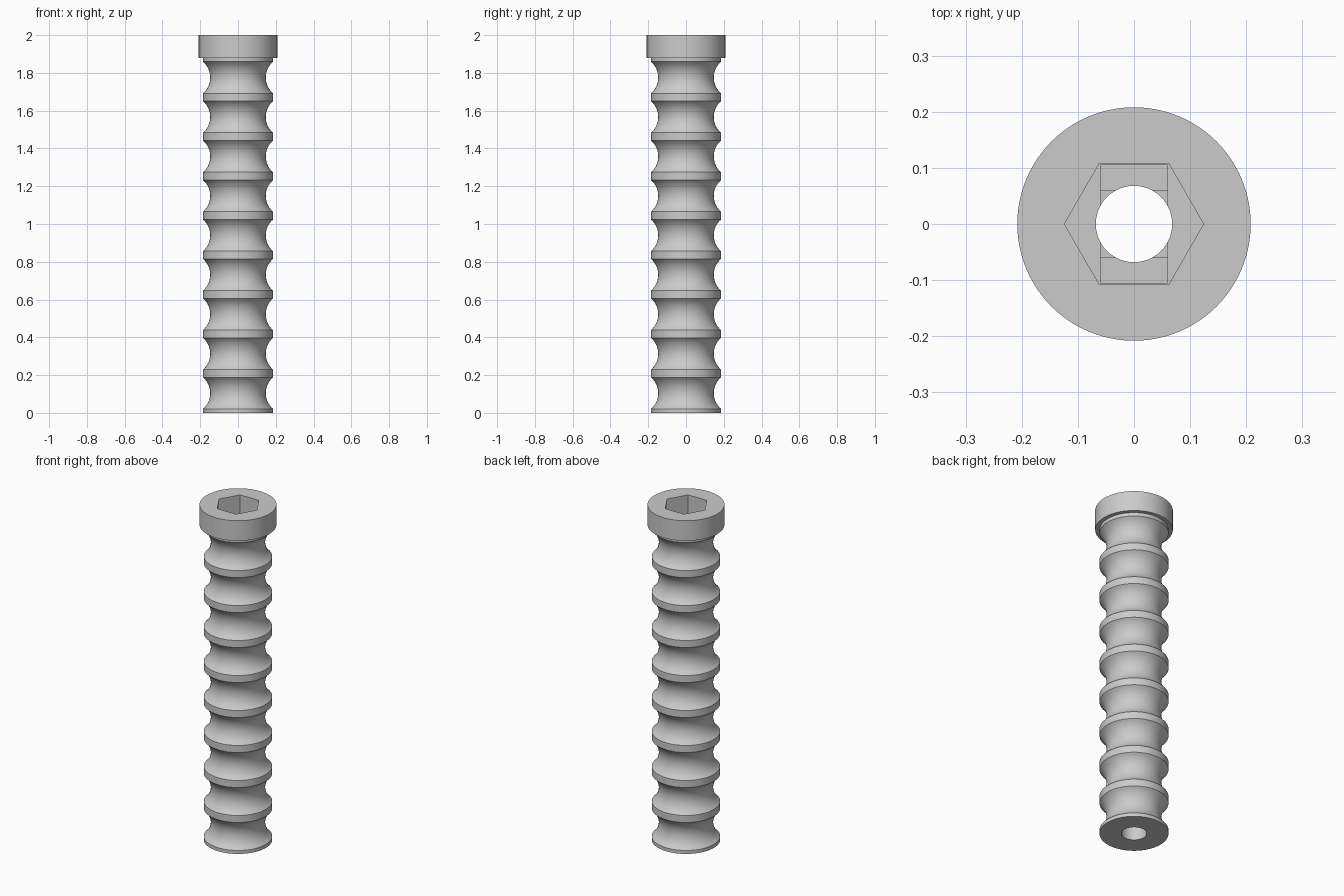
import bpy, bmesh, math

cube = bpy.data.objects.get("Cube")
if cube:
    bpy.data.objects.remove(cube)

grey = bpy.data.materials.new("plain grey")
colour = (0.6, 0.6, 0.6, 1)
grey.diffuse_color = colour
grey.use_nodes = True
grey.node_tree.nodes["Principled BSDF"].inputs["Base Color"].default_value = colour

HEIGHT, HEAD_BASE = 2.0, 1.88
HEAD_R, RIB_R, NECK_R, BORE_R = 0.208, 0.185, 0.147, 0.068
GROOVES, RIB_HALF = 9, 0.021
PITCH = HEAD_BASE / GROOVES
SIDES, ARC_STEPS = 96, 14


def make_object(name, bm):
    bmesh.ops.recalc_face_normals(bm, faces=bm.faces)
    mesh = bpy.data.meshes.new(name)
    bm.to_mesh(mesh)
    bm.free()
    mesh.materials.append(grey)
    obj = bpy.data.objects.new(name, mesh)
    bpy.context.collection.objects.link(obj)
    return obj


def lathe(name, profile):
    """Spin a closed (radius, z) outline around the z axis."""
    bm = bmesh.new()
    rings = []
    for r, z in profile:
        rings.append([bm.verts.new((r * math.cos(a), r * math.sin(a), z))
                      for a in (2 * math.pi * i / SIDES for i in range(SIDES))])
    for low, high in zip(rings, rings[1:] + rings[:1]):
        for i in range(SIDES):
            j = (i + 1) % SIDES
            bm.faces.new((low[i], low[j], high[j], high[i]))
    return make_object(name, bm)


def prism(name, outline, bottom, top):
    """Extrude an (x, y) outline between two heights."""
    bm = bmesh.new()
    base = bm.faces.new([bm.verts.new((x, y, bottom)) for x, y in outline])
    new = bmesh.ops.extrude_face_region(bm, geom=[base])["geom"]
    bmesh.ops.translate(bm, vec=(0, 0, top - bottom),
                        verts=[v for v in new if isinstance(v, bmesh.types.BMVert)])
    return make_object(name, bm)


def box_outline(x, y):
    return [(-x, -y), (x, -y), (x, y), (-x, y)]


# Ribbed shank outline: a circular arc for each groove
half = PITCH / 2 - RIB_HALF
depth = RIB_R - NECK_R
arc_r = (half ** 2 + depth ** 2) / (2 * depth)
swing = math.asin(half / arc_r)
profile = [(BORE_R, 0), (RIB_R, 0)]
for k in range(GROOVES):
    mid = (k + 0.5) * PITCH
    for s in range(ARC_STEPS + 1):
        a = swing * (2 * s / ARC_STEPS - 1)
        profile.append((NECK_R + arc_r * (1 - math.cos(a)), mid + arc_r * math.sin(a)))
# Head outline and bore
profile += [(RIB_R, HEAD_BASE), (HEAD_R, HEAD_BASE), (HEAD_R, HEIGHT), (BORE_R, HEIGHT)]
screw = lathe("ribbed_screw", profile)

# Hexagonal socket with two stepped slots below it
hexagon = [(0.124 * math.cos(math.pi * i / 3), 0.124 * math.sin(math.pi * i / 3))
           for i in range(6)]
floor = HEIGHT - 0.12
cutters = [prism("socket_cutter", hexagon, floor, HEIGHT + 0.1),
           prism("slot_cutter", box_outline(0.06, 0.105), floor - 0.01, HEIGHT + 0.05),
           prism("square_cutter", box_outline(0.06, 0.06), floor - 0.02, HEIGHT + 0.03)]
bpy.context.view_layer.objects.active = screw
for cutter in cutters:
    cut = screw.modifiers.new("cut", "BOOLEAN")
    cut.operation = "DIFFERENCE"
    cut.solver = "EXACT"
    cut.object = cutter
    bpy.ops.object.modifier_apply(modifier=cut.name)
    bpy.data.objects.remove(cutter)

# Smooth round walls, crisp edges
bpy.ops.object.select_all(action="DESELECT")
screw.select_set(True)
bpy.ops.object.shade_smooth_by_angle(angle=math.radians(30))
